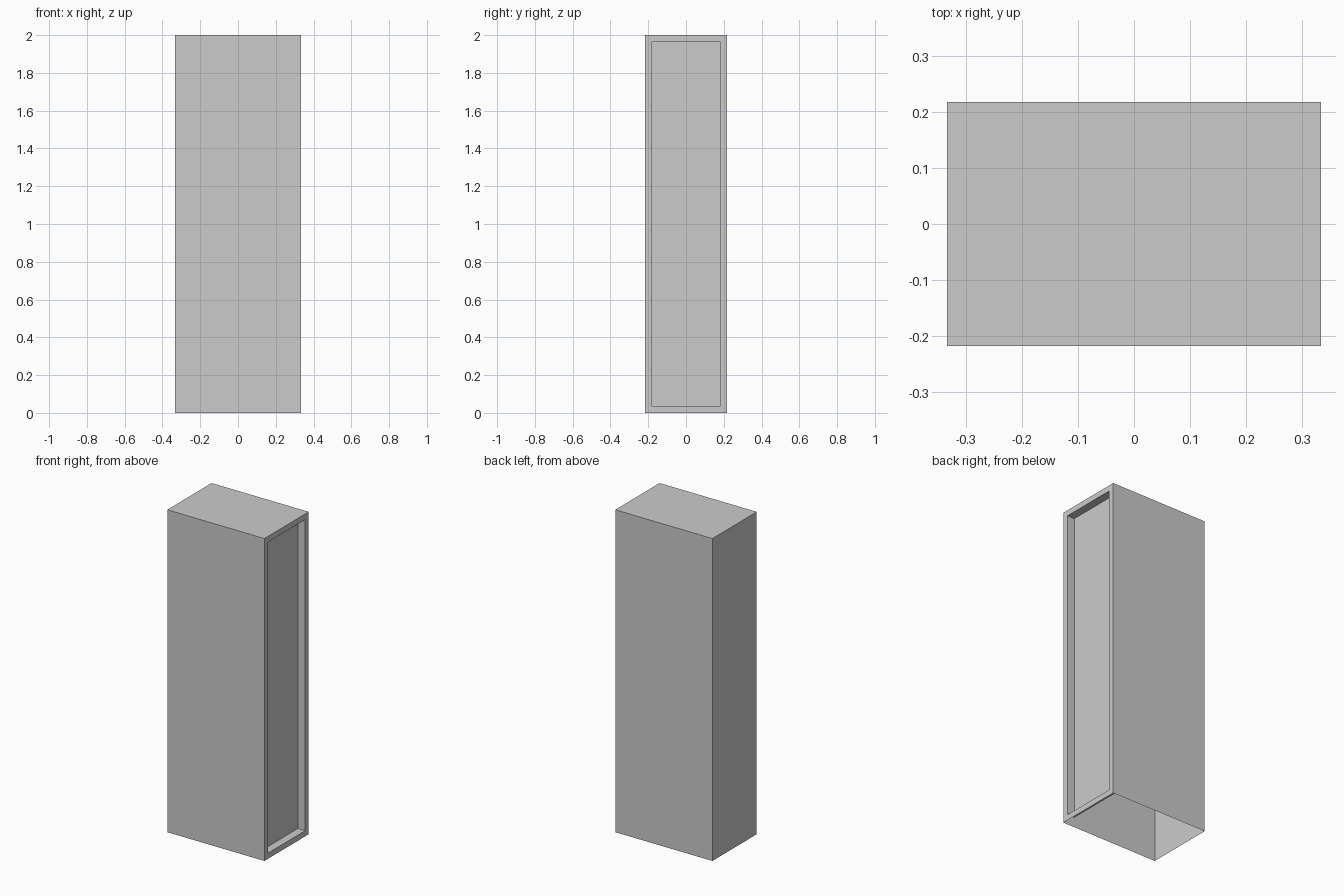
import bpy, bmesh
from mathutils import Matrix, Vector

if "Cube" in bpy.data.objects:
    bpy.data.objects.remove(bpy.data.objects["Cube"])

W, D, H = 0.667, 0.434, 2.0   # overall size
RIM, DEPTH = 0.05, 0.05       # frame width and recess depth

bm = bmesh.new()

# Tall box standing on the floor
bmesh.ops.create_cube(bm, size=1.0,
                      matrix=Matrix.Translation((0, 0, H / 2)) @ Matrix.Diagonal((W, D, H, 1)))
bm.normal_update()

# Recessed panel in the right side
side = next(f for f in bm.faces if f.normal.x > 0.9)
bmesh.ops.inset_region(bm, faces=[side], thickness=RIM)
panel = bmesh.ops.extrude_discrete_faces(bm, faces=[side])["faces"][0]
bmesh.ops.translate(bm, verts=panel.verts, vec=Vector((-DEPTH, 0, 0)))

# Open underside
bm.normal_update()
bottom = [f for f in bm.faces if f.normal.z < -0.9 and f.calc_center_median().z < 0.01]
bmesh.ops.delete(bm, geom=bottom, context='FACES_ONLY')

mesh = bpy.data.meshes.new("cabinet_shell")
bm.to_mesh(mesh)
bm.free()
cabinet = bpy.data.objects.new("cabinet_shell", mesh)
bpy.context.collection.objects.link(cabinet)
